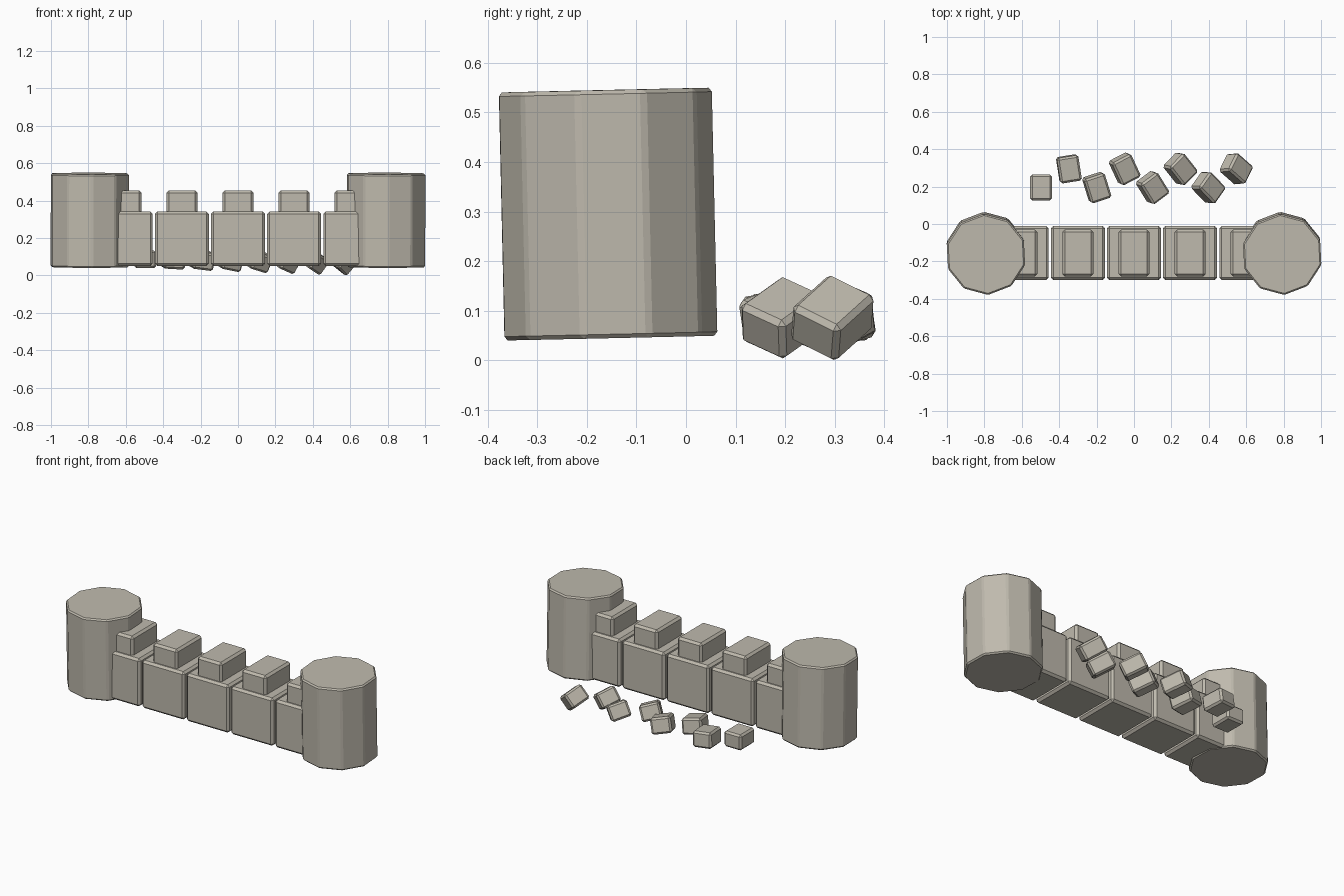
import bpy
from math import radians

if "Cube" in bpy.data.objects:
    bpy.data.objects.remove(bpy.data.objects["Cube"])

stone = bpy.data.materials.new("stone")
stone.diffuse_color = (0.52, 0.49, 0.42, 1)
stone.use_nodes = True
stone.node_tree.nodes["Principled BSDF"].inputs["Base Color"].default_value = stone.diffuse_color


def finish(ob, name, bevel):
    """Name the part, colour it and chamfer its edges."""
    ob.name = name
    ob.data.materials.append(stone)
    mod = ob.modifiers.new("chamfer", 'BEVEL')
    mod.width = bevel
    mod.segments = 1
    mod.limit_method = 'ANGLE'
    mod.angle_limit = radians(30)


def block(name, loc, size, bevel, rot=(0, 0, 0)):
    bpy.ops.mesh.primitive_cube_add(size=1, location=loc, rotation=rot)
    ob = bpy.context.object
    ob.scale = size
    bpy.ops.object.transform_apply(location=False, rotation=False, scale=True)
    finish(ob, name, bevel)


# End towers: ten-sided drums leaning slightly forward
for side, x in (("left", -0.792), ("right", 0.792)):
    bpy.ops.mesh.primitive_cylinder_add(
        vertices=10, radius=0.217, depth=0.5, location=(x, -0.157, 0.295),
        rotation=(radians(1.3), 0, radians(3)))
    finish(bpy.context.object, side + "_tower", 0.008)

# Wall blocks, each with a merlon on top
for i in range(5):
    x = -0.6 + 0.3 * i
    block(f"wall_block_{i}", (x, -0.155, 0.196), (0.288, 0.29, 0.292), 0.013)
    block(f"merlon_{i}", (x, -0.155, 0.38), (0.166, 0.25, 0.15), 0.013)

# Fallen rubble behind the wall, tumbling more along the row
for i in range(8):
    block(f"rubble_{i}", (-0.497 + 0.149 * i, 0.295 if i % 2 else 0.195, 0.086),
          (0.116, 0.138, 0.095), 0.011, (0.085 * i, 0.06 * i, 0.16 * i))
